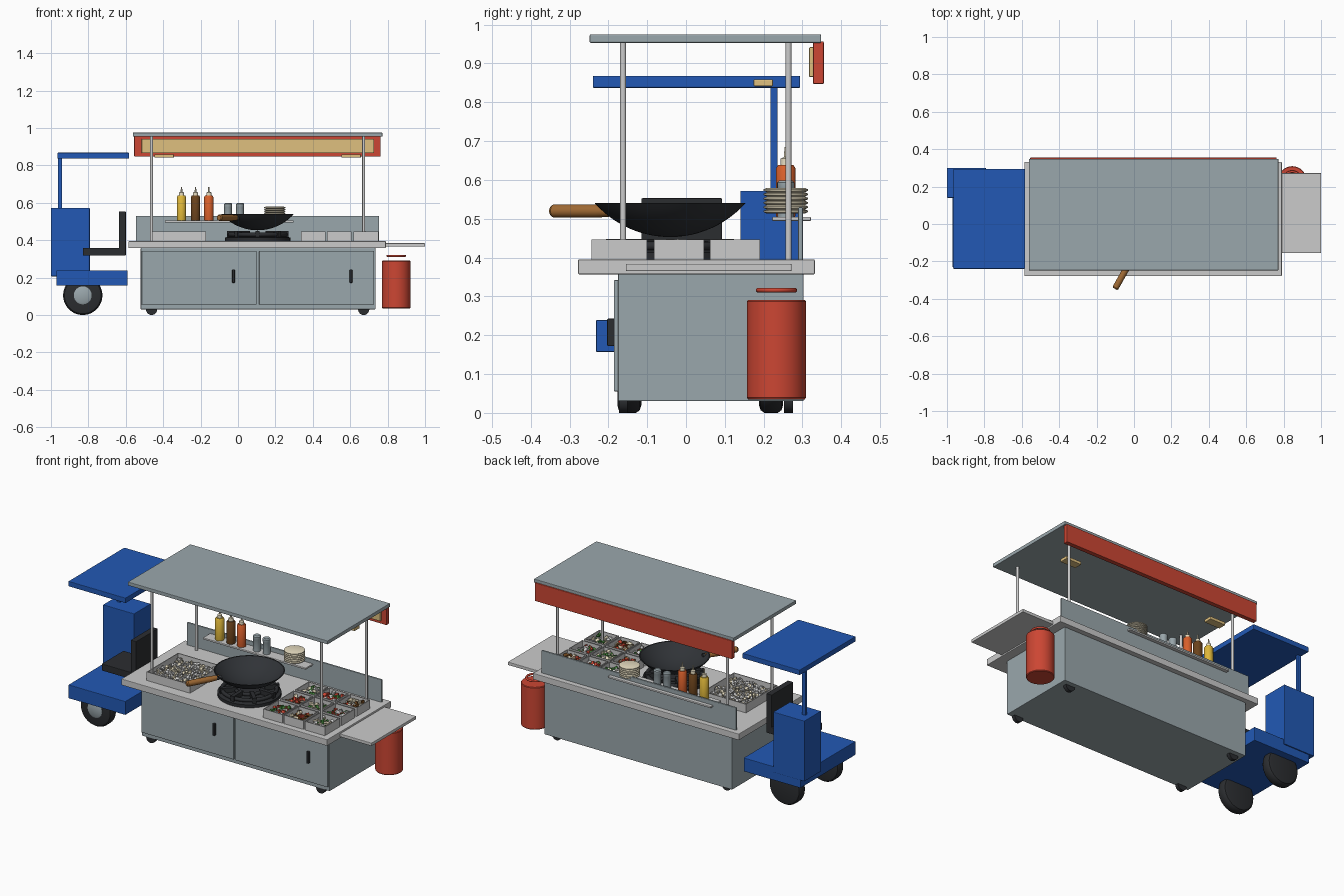
import bpy, bmesh, math, random
from mathutils import Vector, Matrix

if "Cube" in bpy.data.objects:
    bpy.data.objects.remove(bpy.data.objects["Cube"])

random.seed(4)

def mat(name, hexcol):
    c = [int(hexcol[i:i + 2], 16) / 255 for i in (0, 2, 4)]
    m = bpy.data.materials.new(name)
    m.diffuse_color = [((v + 0.055) / 1.055) ** 2.4 for v in c] + [1]
    m.use_nodes = True
    m.node_tree.nodes["Principled BSDF"].inputs["Base Color"].default_value = m.diffuse_color
    return m

STEEL = mat("steel", "9AA7AC")
LIGHT = mat("light_steel", "C0C3C0")
BLUE = mat("blue", "2259B5")
RED = mat("red", "CC4633")
BLACK = mat("black", "2B2D30")
IRON = mat("iron", "303337")
WOOD = mat("wood", "A06A34")
CREAM = mat("cream", "E6DCC0")
TAN = mat("tan", "DFC07F")
YELLOW = mat("yellow", "E0B83A")
BROWN = mat("brown", "6B431C")
ORANGE = mat("orange", "D9602B")
GREEN = mat("green", "3F8038")

def finish(name, bm, m, smooth=True):
    me = bpy.data.meshes.new(name)
    bmesh.ops.recalc_face_normals(bm, faces=bm.faces)
    bm.to_mesh(me)
    bm.free()
    ob = bpy.data.objects.new(name, me)
    bpy.context.collection.objects.link(ob)
    me.materials.append(m)
    if smooth:
        bpy.ops.object.select_all(action='DESELECT')
        ob.select_set(True)
        bpy.context.view_layer.objects.active = ob
        bpy.ops.object.shade_smooth_by_angle(angle=math.radians(35))
    return ob

def add_box(bm, x, y, z):
    mid = Vector([(a[0] + a[1]) / 2 for a in (x, y, z)])
    size = [a[1] - a[0] for a in (x, y, z)]
    bmesh.ops.create_cube(bm, size=1, matrix=Matrix.Translation(mid) @ Matrix.Diagonal((*size, 1)))

def box(name, x, y, z, m=STEEL, bevel=0.003):
    bm = bmesh.new()
    add_box(bm, x, y, z)
    if bevel:
        bmesh.ops.bevel(bm, geom=bm.edges[:], offset=bevel, segments=2, profile=0.5, affect='EDGES')
    return finish(name, bm, m, False)

def lathe(name, pts, loc, m, axis=(0, 0, 1), n=40):
    """Spin a (radius, height) profile about an axis through loc."""
    bm = bmesh.new()
    vs = [bm.verts.new((r, 0, h)) for r, h in pts]
    es = [bm.edges.new(p) for p in zip(vs, vs[1:])]
    bmesh.ops.spin(bm, geom=vs + es, cent=(0, 0, 0), axis=(0, 0, 1), angle=2 * math.pi, steps=n)
    bmesh.ops.remove_doubles(bm, verts=bm.verts[:], dist=1e-5)
    rot = Vector(axis).to_track_quat('Z', 'Y').to_matrix().to_4x4()
    bm.transform(Matrix.Translation(loc) @ rot)
    return finish(name, bm, m)

def rod(name, a, b, r, m, n=24):
    d = Vector(b) - Vector(a)
    return lathe(name, [(0, 0), (r, 0), (r, d.length), (0, d.length)], a, m, d, n)

def ring(name, R, r, loc, m):
    pts = [(R + r * math.cos(i * math.pi / 6), r * math.sin(i * math.pi / 6)) for i in range(13)]
    return lathe(name, pts, loc, m)

# cabinet, doors and handles
box("cabinet", (-0.52, 0.735), (-0.175, 0.303), (0.03, 0.358))
for i, x in enumerate((-0.515, 0.113)):
    box(f"door_{i}", (x, x + 0.615), (-0.186, -0.172), (0.055, 0.342))
    box(f"door_handle_{i}", (x + 0.484, x + 0.498), (-0.203, -0.184), (0.172, 0.243), BLACK)

# countertop and folding side shelf
box("countertop", (-0.585, 0.79), (-0.278, 0.332), (0.357, 0.395), LIGHT)
box("side_shelf", (0.78, 1.0), (-0.155, 0.272), (0.365, 0.384), LIGHT)

# backsplash and condiment shelf
box("backsplash", (-0.545, 0.755), (0.289, 0.301), (0.39, 0.53))
box("condiment_shelf", (-0.39, 0.297), (0.222, 0.322), (0.494, 0.505), LIGHT)

# canopy with posts, casters beneath
for x in (-0.462, 0.672):
    for y in (-0.162, 0.264):
        rod("canopy_post", (x, y, 0.39), (x, y, 0.958), 0.008, LIGHT)
        rod("caster", (x, y - 0.011, 0.03), (x, y + 0.011, 0.03), 0.03, BLACK)
box("canopy_roof", (-0.562, 0.772), (-0.248, 0.348), (0.953, 0.975))
box("sign_board", (-0.555, 0.762), (0.327, 0.355), (0.847, 0.957), RED)
box("sign_panel", (-0.515, 0.728), (0.317, 0.329), (0.865, 0.942), TAN)
for x in (-0.395, 0.605):
    box("lamp", (x - 0.052, x + 0.052), (0.174, 0.224), (0.841, 0.859), TAN)

# burner with grate
cx, cy = 0.105, -0.041
lathe("burner_base", [(0, 0), (0.175, 0), (0.175, 0.018), (0.15, 0.026), (0.06, 0.026), (0, 0.026)], (cx, cy, 0.395), BLACK)
ring("burner_ring", 0.15, 0.011, (cx, cy, 0.43), BLACK)
ring("burner_inner_ring", 0.075, 0.01, (cx, cy, 0.43), BLACK)
bm = bmesh.new()
for k in range(8):
    tmp = bmesh.new()
    add_box(tmp, (0.07, 0.165), (-0.011, 0.011), (0.415, 0.448))
    tmp.transform(Matrix.Translation((cx, cy, 0)) @ Matrix.Rotation(k * math.pi / 4, 4, 'Z'))
    me = bpy.data.meshes.new("tmp")
    tmp.to_mesh(me)
    tmp.free()
    bm.from_mesh(me)
    bpy.data.meshes.remove(me)
finish("burner_prongs", bm, BLACK, False)

# wok: spherical bowl with thickness and a handle
R = (0.195 ** 2 + 0.088 ** 2) / (2 * 0.088)
top = math.asin(0.195 / R)
outer = [(R * math.sin(top * i / 12), R - R * math.cos(top * i / 12)) for i in range(13)]
inner = [(r * 0.965, h * 0.93 + 0.006) for r, h in reversed(outer)]
lathe("wok", outer + inner, (cx, cy, 0.453), IRON, n=64)
rod("wok_handle_socket", (0.005, -0.165, 0.52), (-0.02, -0.205, 0.52), 0.012, IRON)
d = Vector((-0.49, -0.87, 0)).normalized()
lathe("wok_handle", [(0, 0), (0.013, 0), (0.017, 0.06), (0.017, 0.19), (0.012, 0.197), (0, 0.197)],
      (-0.005, -0.175, 0.52), WOOD, d, 24)

# open trays with loose pieces of food
def tray(name, x, y):
    bm = bmesh.new()
    t, z = 0.005, (0.395, 0.447)
    add_box(bm, x, y, (0.395, 0.402))
    for a in ((x[0], x[0] + t), (x[1] - t, x[1])):
        add_box(bm, a, y, z)
    for b in ((y[0], y[0] + t), (y[1] - t, y[1])):
        add_box(bm, (x[0] + t, x[1] - t), b, z)
    finish(name, bm, LIGHT, False)

food = {m.name: (bmesh.new(), m) for m in (CREAM, GREEN, RED, BROWN, LIGHT)}

def fill(x, y, count, size, names):
    for _ in range(count):
        p = (random.uniform(x[0] + 0.017, x[1] - 0.017), random.uniform(y[0] + 0.017, y[1] - 0.017),
             random.uniform(0.407, 0.432))
        s = [size * random.uniform(0.6, 1.3) for _ in range(3)]
        rot = Matrix.Rotation(random.uniform(0, 6.28), 4, Vector((random.random(), random.random(), 1)))
        bmesh.ops.create_cube(food[random.choice(names)][0], size=1,
                              matrix=Matrix.Translation(p) @ rot @ Matrix.Diagonal((*s, 1)))

tray("noodle_tray", (-0.46, -0.17), (-0.215, 0.085))
fill((-0.46, -0.17), (-0.215, 0.085), 420, 0.014, ["cream", "light_steel", "light_steel"])
for i, x in enumerate(((0.338, 0.468), (0.476, 0.606), (0.618, 0.75))):
    for j, y in enumerate(((-0.243, -0.1), (-0.083, 0.046), (0.062, 0.19))):
        tray(f"food_tray_{i}_{j}", x, y)
        names = (["green", "red", "light_steel"], ["red", "brown", "cream"], ["green", "light_steel", "cream"])[(i + j) % 3]
        fill(x, y, 55, 0.018, names)
for name, (bm, m) in food.items():
    finish("food_" + name, bm, m, False)

# sauce bottles, shakers and plates
for x, m in ((-0.302, YELLOW), (-0.227, BROWN), (-0.156, ORANGE)):
    lathe("sauce_bottle", [(0, 0), (0.024, 0), (0.025, 0.004), (0.025, 0.125), (0.02, 0.133), (0, 0.133)], (x, 0.257, 0.505), m)
    lathe("bottle_cap", [(0, 0), (0.014, 0), (0.013, 0.018), (0.005, 0.022), (0.003, 0.048), (0, 0.048)], (x, 0.257, 0.637), CREAM)
for x in (-0.053, 0.011):
    lathe("shaker", [(0, 0), (0.021, 0), (0.021, 0.07), (0.022, 0.072), (0.022, 0.088), (0.016, 0.094), (0, 0.094)],
          (x, 0.257, 0.505), STEEL)
for k in range(6):
    lathe("plate", [(0, 0), (0.048, 0), (0.057, 0.004), (0.057, 0.008), (0.05, 0.0108), (0, 0.0108)],
          (0.197, 0.257, 0.513 + k * 0.011), CREAM)

# gas cylinder with collar
lathe("gas_cylinder", [(0, 0), (0.073, 0), (0.076, 0.004), (0.076, 0.252), (0.073, 0.256), (0, 0.256)], (0.846, 0.233, 0.035), RED)
ring("gas_collar", 0.047, 0.006, (0.846, 0.233, 0.316), RED)

# driving cab: platform, front column, roof, seat
box("cab_floor", (-0.97, -0.59), (-0.232, 0.294), (0.157, 0.239), BLUE)
box("cab_column", (-1.0, -0.792), (0.14, 0.3), (0.207, 0.572), BLUE)
box("cab_post", (-0.962, -0.94), (0.217, 0.236), (0.565, 0.845), BLUE)
box("cab_roof", (-0.965, -0.583), (-0.24, 0.294), (0.837, 0.868), BLUE)
box("seat", (-0.83, -0.6), (-0.115, 0.093), (0.317, 0.358), BLACK)
box("seat_back", (-0.637, -0.6), (-0.115, 0.093), (0.317, 0.553), BLACK)

# cab wheels
for y in (-0.146, 0.219):
    lathe("tyre", [(0, -0.031), (0.085, -0.031), (0.098, -0.027), (0.105, -0.017), (0.105, 0.017),
                   (0.098, 0.027), (0.085, 0.031), (0, 0.031)], (-0.83, y, 0.105), BLACK, (0, -1, 0), 48)
    lathe("hub", [(0.048, 0.0), (0.048, 0.034), (0.04, 0.038), (0, 0.04)], (-0.83, y, 0.105), STEEL, (0, -1, 0))
